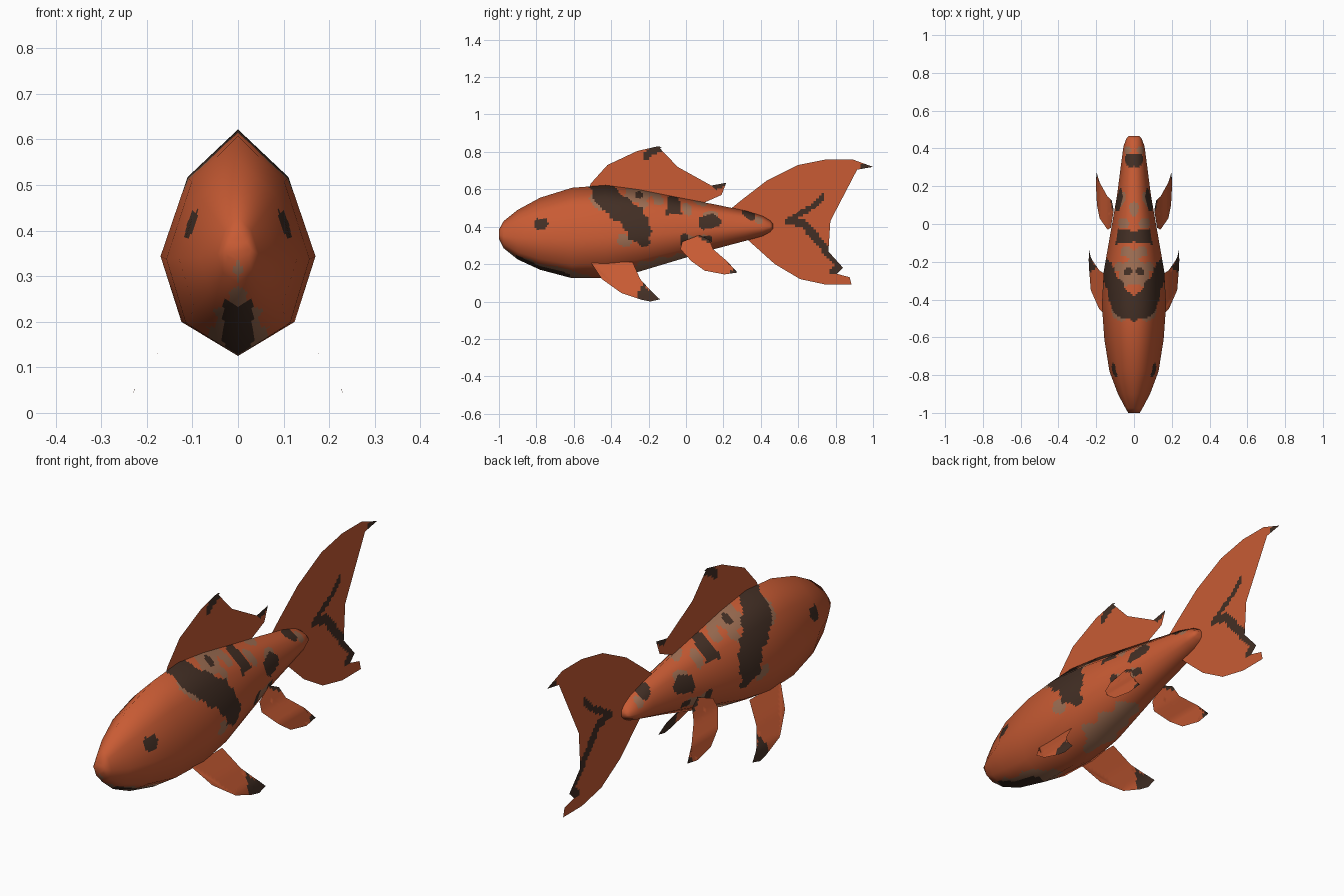
import bpy, bmesh, math
from mathutils import Vector


def material(name, rgb):
    m = bpy.data.materials.new(name)
    m.diffuse_color = (*rgb, 1)
    return m


MATS = [material("orange", (0.58, 0.105, 0.034)),
        material("charcoal", (0.055, 0.028, 0.018)),
        material("tan", (0.34, 0.155, 0.085))]
ORANGE, BLACK, TAN = range(3)


def interp(t, pts):
    if t <= pts[0][0]:
        return pts[0][1]
    for (a, va), (b, vb) in zip(pts, pts[1:]):
        if t <= b:
            return va + (vb - va) * (t - a) / (b - a)
    return pts[-1][1]


def near(y, z, path, r):
    """True when (y, z) lies within r of a polyline."""
    p = Vector((y, z))
    for a, b in zip(path, path[1:]):
        a, b = Vector(a), Vector(b)
        d = b - a
        t = max(0, min(1, (p - a).dot(d) / d.length_squared))
        if (p - a - d * t).length < r:
            return True
    return False


def make_object(name, mesh):
    for m in MATS:
        mesh.materials.append(m)
    ob = bpy.data.objects.new(name, mesh)
    bpy.context.collection.objects.link(ob)
    return ob


# ---- body: eight-sided loft; stations are y, top z, bottom z, half width
STATIONS = [(-1.0, 0.385, 0.335, 0.03), (-0.975, 0.43, 0.285, 0.045),
            (-0.90, 0.49, 0.225, 0.085), (-0.78, 0.555, 0.17, 0.13),
            (-0.61, 0.608, 0.125, 0.157), (-0.43, 0.622, 0.125, 0.17),
            (-0.25, 0.598, 0.16, 0.16), (-0.05, 0.558, 0.22, 0.125),
            (0.15, 0.52, 0.28, 0.09), (0.32, 0.485, 0.325, 0.068),
            (0.41, 0.457, 0.35, 0.056), (0.45, 0.433, 0.372, 0.042),
            (0.465, 0.415, 0.39, 0.03)]
HALF = [(0, 1), (0.65, 0.79), (1, 0.44), (0.73, 0.15), (0, 0)]
SECTION = HALF + [(-x, z) for x, z in HALF[-2:0:-1]]
rings = [[Vector((w * u, y, lo + (hi - lo) * v)) for u, v in SECTION]
         for y, hi, lo, w in STATIONS]
n_st, n_sec, SUB = len(rings), len(SECTION), 12


def corner_normal(i, k):
    a, b = max(i - 1, 0), min(i + 1, n_st - 1)
    along = rings[b][k] - rings[a][k]
    around = rings[i][(k + 1) % n_sec] - rings[i][k - 1]
    n = around.cross(along).normalized()
    if i == 0:
        n += Vector((0, -1, 0))
    if i == n_st - 1:
        n += Vector((0, 1, 0))
    return n.normalized()


norms = [[corner_normal(i, k) for k in range(n_sec)] for i in range(n_st)]


def ring_lerp(table, i, t):
    out = []
    row = [table[i][k].lerp(table[min(i + 1, n_st - 1)][k], t) for k in range(n_sec)]
    for k in range(n_sec):
        out += [row[k].lerp(row[(k + 1) % n_sec], j / SUB) for j in range(SUB)]
    return out


verts, vnorms, rows = [], [], 0
for i in range(n_st):
    last = i == n_st - 1
    steps = 1 if last else max(3, math.ceil((STATIONS[i + 1][0] - STATIONS[i][0]) / 0.01))
    for s in range(steps):
        verts += ring_lerp(rings, i, s / steps)
        vnorms += [n.normalized() for n in ring_lerp(norms, i, s / steps)]
        rows += 1
N = n_sec * SUB
faces = [(r * N + k, r * N + (k + 1) % N, (r + 1) * N + (k + 1) % N, (r + 1) * N + k)
         for r in range(rows - 1) for k in range(N)]
faces += [tuple(reversed(range(N))), tuple(range((rows - 1) * N, rows * N))]

# painted patches as polylines with a radius, in the (y, z) side plane
BLACK_SPOTS = [([(-0.785, 0.415), (-0.765, 0.418)], 0.029),             # eye
               ([(-0.45, 0.63), (-0.43, 0.57), (-0.36, 0.51)], 0.06),   # saddle
               ([(-0.36, 0.51), (-0.29, 0.45), (-0.25, 0.38)], 0.068),
               ([(-0.25, 0.38), (-0.235, 0.33)], 0.038),
               ([(-0.255, 0.57), (-0.25, 0.57)], 0.018),
               ([(0.105, 0.427), (0.145, 0.425)], 0.036),
               ([(-0.01, 0.34), (-0.01, 0.315)], 0.022),
               ([(0.10, 0.335), (0.13, 0.335)], 0.015),
               ([(0.325, 0.475), (0.35, 0.455)], 0.022)]
TAN_SPOTS = [([(-0.48, 0.55), (-0.475, 0.53)], 0.032),
             ([(-0.34, 0.325), (-0.32, 0.325)], 0.033),
             ([(-0.30, 0.565), (-0.22, 0.57)], 0.036),
             ([(-0.23, 0.54), (-0.225, 0.53)], 0.025),
             ([(-0.155, 0.555), (-0.15, 0.54)], 0.026),
             ([(0.0, 0.50), (0.005, 0.48)], 0.022),
             ([(0.06, 0.54), (0.09, 0.53)], 0.022),
             ([(0.02, 0.33), (0.09, 0.335)], 0.024),
             ([(0.10, 0.46), (0.16, 0.46)], 0.016),
             ([(0.385, 0.44), (0.39, 0.43)], 0.014)]


def body_colour(c):
    x, y, z = c
    wob = 0.006 * math.sin(55 * y + 40 * z) + 0.004 * math.sin(90 * z - 30 * y)
    if abs(x) < 0.032 and -0.91 < y < -0.62 and z < 0.3:
        return BLACK
    if abs(y + 0.067 + wob) < 0.034 and z > 0.465:
        return BLACK
    if any(near(y, z, p, r + wob * (r > 0.03)) for p, r in BLACK_SPOTS):
        return BLACK
    if any(near(y, z, p, r + wob) for p, r in TAN_SPOTS):
        return TAN
    chin = interp(y, [(-1, 0.33), (-0.97, 0.275), (-0.8, 0.205), (-0.6, 0.165), (-0.5, 0.125)])
    belly = interp(y, [(-0.36, 0.13), (-0.25, 0.205), (-0.02, 0.26), (0.05, 0.24)])
    if (y < -0.5 and z < chin + wob) or (-0.36 < y < 0.05 and z < belly + wob):
        return TAN
    return ORANGE


me = bpy.data.meshes.new("body")
me.from_pydata(verts, [], faces)
for p in me.polygons:
    p.use_smooth = True
    p.material_index = body_colour(p.center)
me.normals_split_custom_set_from_vertices(vnorms)
make_object("body", me)


# ---- fins: flat outlines in the side plane, sliced finely, then bent sideways
def fin(name, outline, black, bend=None, side=1):
    bm = bmesh.new()
    bm.faces.new([bm.verts.new((0, y, z)) for y, z in outline])
    bmesh.ops.triangulate(bm, faces=bm.faces[:])
    for axis in (1, 2):
        no = Vector((0, 0, 0))
        no[axis] = 1
        lo, hi = (f(p[axis - 1] for p in outline) for f in (min, max))
        for s in range(1, int((hi - lo) / 0.014) + 1):
            bmesh.ops.bisect_plane(bm, geom=bm.verts[:] + bm.edges[:] + bm.faces[:],
                                   plane_co=no * (lo + s * 0.014), plane_no=no)
    for f in bm.faces:
        c = f.calc_center_median()
        f.material_index = BLACK if any(near(c.y, c.z, p, r) for p, r in black) else ORANGE
        f.smooth = bend is not None
    if bend:
        for v in bm.verts:
            v.co.x = side * interp(v.co.z, bend)
    bmesh.ops.recalc_face_normals(bm, faces=bm.faces[:])
    mesh = bpy.data.meshes.new(name)
    bm.to_mesh(mesh)
    bm.free()
    make_object(name, mesh)


fin("dorsal_fin",
    [(-0.52, 0.60), (-0.51, 0.63), (-0.42, 0.73), (-0.26, 0.805), (-0.15, 0.83), (-0.13, 0.825),
     (-0.20, 0.79), (-0.22, 0.765), (-0.045, 0.72), (0.135, 0.62), (0.215, 0.635),
     (0.19, 0.57), (0.10, 0.53), (0.05, 0.52), (-0.25, 0.57)],
    [([(-0.21, 0.775), (-0.19, 0.80), (-0.13, 0.83)], 0.02),
     ([(0.215, 0.635), (0.16, 0.615)], 0.016)])

fin("tail_fin",
    [(0.22, 0.48), (0.30, 0.545), (0.43, 0.645), (0.60, 0.73), (0.75, 0.76), (0.89, 0.76),
     (1.0, 0.72), (0.915, 0.705), (0.785, 0.635), (0.69, 0.515), (0.54, 0.43), (0.635, 0.415),
     (0.75, 0.28), (0.84, 0.18), (0.78, 0.155), (0.875, 0.13), (0.885, 0.09), (0.75, 0.09),
     (0.61, 0.12), (0.475, 0.20), (0.33, 0.33), (0.25, 0.38)],
    [([(1.0, 0.72), (0.955, 0.715)], 0.02),
     ([(0.73, 0.56), (0.69, 0.515), (0.54, 0.43), (0.635, 0.415)], 0.014),
     ([(0.60, 0.42), (0.635, 0.41), (0.75, 0.275), (0.84, 0.18), (0.79, 0.165)], 0.022)])

for side, word in ((1, "right"), (-1, "left")):
    fin("pectoral_fin_" + word,
        [(-0.51, 0.21), (-0.45, 0.12), (-0.345, 0.045), (-0.24, 0.01), (-0.19, 0.0),
         (-0.14, 0.012), (-0.195, 0.065), (-0.245, 0.12), (-0.285, 0.21)],
        [([(-0.235, 0.04), (-0.19, 0.03), (-0.14, 0.01)], 0.028),
         ([(-0.24, 0.05), (-0.22, 0.09)], 0.014)],
        [(0, 0.24), (0.05, 0.228), (0.13, 0.178), (0.21, 0.12)], side)
    fin("pelvic_fin_" + word,
        [(-0.03, 0.28), (-0.02, 0.32), (0.07, 0.355), (0.125, 0.33), (0.145, 0.28),
         (0.22, 0.215), (0.235, 0.17), (0.275, 0.155), (0.205, 0.145), (0.10, 0.165), (0.03, 0.215)],
        [([(0.275, 0.155), (0.245, 0.158)], 0.012),
         ([(0.08, 0.35), (0.125, 0.33)], 0.014)],
        [(0.14, 0.203), (0.215, 0.182), (0.28, 0.14), (0.36, 0.105)], side)
